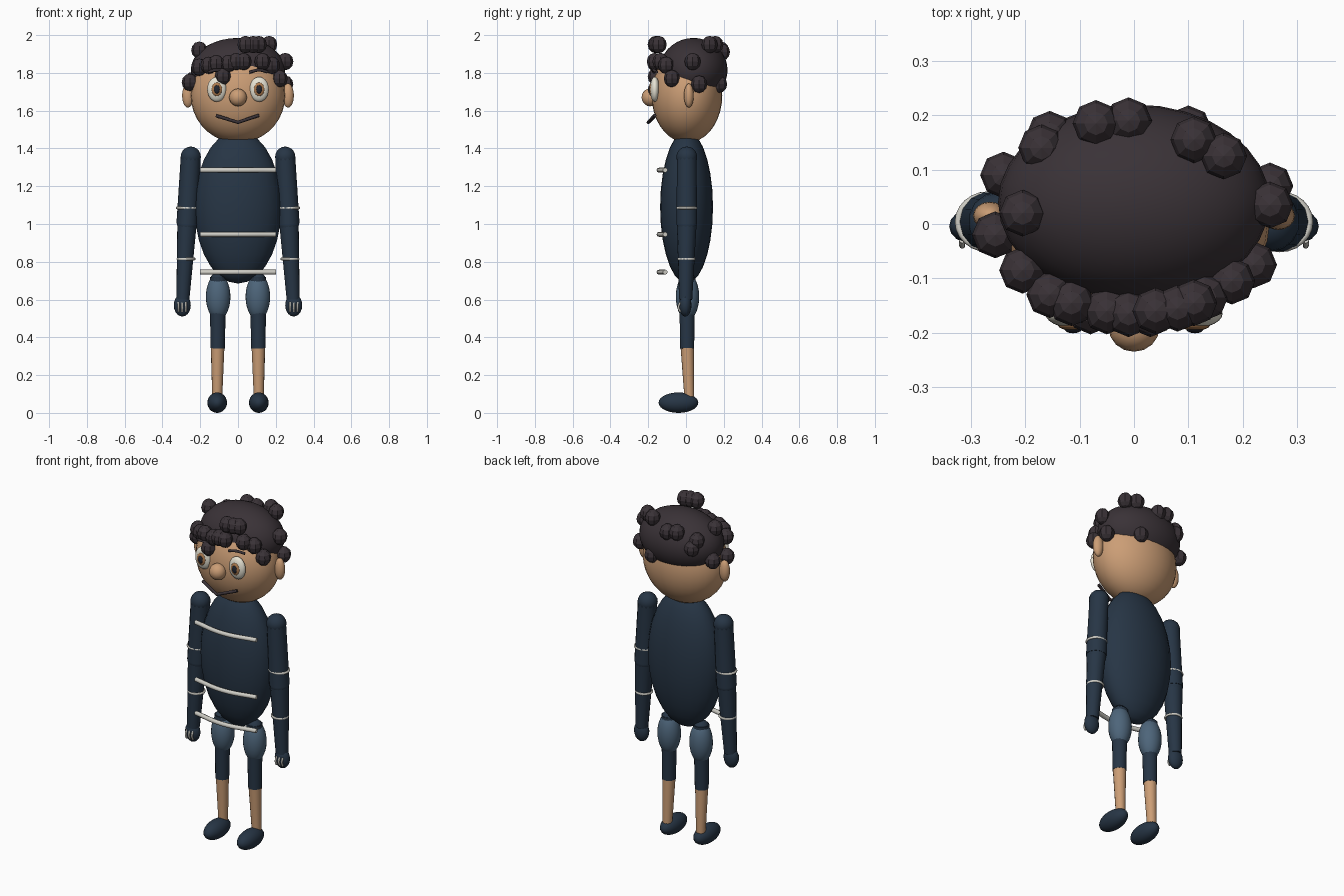
import bpy, math
from mathutils import Vector

cube = bpy.data.objects.get("Cube")
if cube:
    bpy.data.objects.remove(cube, do_unlink=True)


def material(name, rgb):
    m = bpy.data.materials.new(name)
    m.use_nodes = True
    m.diffuse_color = (*rgb, 1)
    m.node_tree.nodes["Principled BSDF"].inputs["Base Color"].default_value = (*rgb, 1)
    return m


NAVY = material("navy cloth", (0.02, 0.036, 0.06))
HAIR = material("dark hair", (0.042, 0.032, 0.038))
SKIN = material("tan skin", (0.6, 0.34, 0.18))
SHORTS = material("slate blue", (0.075, 0.13, 0.195))
STRIPE = material("pale grey", (0.62, 0.61, 0.56))
WHITE = material("eye white", (0.8, 0.77, 0.66))
IRIS = material("amber iris", (0.42, 0.2, 0.08))
PUPIL = material("dark pupil", (0.015, 0.018, 0.028))


def finish(name, mat, smooth=True):
    ob = bpy.context.object
    ob.name = name
    ob.data.materials.append(mat)
    if smooth:
        bpy.ops.object.shade_smooth_by_angle(angle=math.radians(50))
    return ob


def ellipsoid(name, mat, loc, radii, seg=24, rings=14, smooth=True):
    bpy.ops.mesh.primitive_uv_sphere_add(segments=seg, ring_count=rings, radius=1, location=loc)
    bpy.context.object.scale = radii
    bpy.ops.object.transform_apply(location=False, rotation=False)
    return finish(name, mat, smooth)


def limb(name, mat, top, bottom, r_top, r_bottom):
    a, b = Vector(top), Vector(bottom)
    bpy.ops.mesh.primitive_cone_add(vertices=14, radius1=r_bottom, radius2=r_top,
                                    depth=(a - b).length, location=(a + b) / 2)
    ob = bpy.context.object
    ob.rotation_euler = (a - b).to_track_quat('Z', 'Y').to_euler()
    return finish(name, mat)


def tube(name, mat, points, radius, kind='AUTO'):
    cu = bpy.data.curves.new(name, 'CURVE')
    cu.dimensions = '3D'
    cu.bevel_depth = radius
    cu.bevel_resolution = 2
    cu.use_fill_caps = True
    cu.resolution_u = 6
    sp = cu.splines.new('BEZIER')
    sp.bezier_points.add(len(points) - 1)
    for bp, p in zip(sp.bezier_points, points):
        bp.co = p
        bp.handle_left_type = bp.handle_right_type = kind
    cu.materials.append(mat)
    ob = bpy.data.objects.new(name, cu)
    bpy.context.collection.objects.link(ob)
    return ob


def band(name, loc, rx, ry):
    bpy.ops.mesh.primitive_torus_add(major_segments=24, minor_segments=8, major_radius=1,
                                     minor_radius=0.12, location=loc)
    bpy.context.object.scale = (rx, ry, 0.06)
    return finish(name, STRIPE)


# Torso and chest stripes
ellipsoid("torso", NAVY, (0, 0.003, 1.09), (0.23, 0.14, 0.405))
for label, z in (("upper", 1.285), ("middle", 0.945), ("lower", 0.745)):
    tube(label + "_stripe", STRIPE, [(-0.2, -0.11, z), (0, -0.143, z), (0.2, -0.11, z)], 0.013)

# Head, hair cap and nose
ellipsoid("head", SKIN, (0, 0.005, 1.68), (0.25, 0.187, 0.25), 32, 18)
ellipsoid("hair_cap", HAIR, (0, 0.04, 1.815), (0.25, 0.18, 0.17), 32, 18)
ellipsoid("nose", SKIN, (0, -0.19, 1.67), (0.047, 0.045, 0.047), 16, 10)

# Curls round the hair cap
curls = [
    (-0.205, -0.085, 1.83), (-0.155, -0.13, 1.84), (-0.115, -0.145, 1.85),
    (-0.05, -0.16, 1.85), (-0.01, -0.165, 1.86), (0.03, -0.165, 1.86),
    (0.13, -0.135, 1.86), (0.18, -0.105, 1.84), (-0.08, -0.16, 1.78),
    (0.22, -0.075, 1.77), (0.04, -0.16, 1.95), (0.08, -0.155, 1.95),
    (0.11, -0.145, 1.95), (0.25, 0.035, 1.86), (0.25, 0.07, 1.74),
    (-0.24, 0.09, 1.76), (-0.255, -0.02, 1.75), (-0.205, 0.02, 1.92),
    (-0.01, 0.19, 1.91), (-0.07, 0.185, 1.92), (-0.155, 0.165, 1.84),
    (-0.17, 0.14, 1.88), (0.11, 0.155, 1.95), (0.165, 0.125, 1.95),
    (0.1, 0.175, 1.74),
]
for i, p in enumerate(curls):
    ellipsoid("curl_%02d" % (i + 1), HAIR, p, (0.043, 0.043, 0.046), 8, 6, False)

# Mouth
tube("mouth", HAIR, [(-0.115, -0.165, 1.573), (0, -0.2, 1.538), (0.11, -0.165, 1.575)],
     0.009, 'VECTOR')

for side, s in (("left", 1), ("right", -1)):
    # Face parts
    x = 0.112 * s
    ellipsoid(side + "_eye", WHITE, (x, -0.165, 1.713), (0.051, 0.026, 0.066))
    ellipsoid(side + "_iris", IRIS, (x, -0.186, 1.713), (0.028, 0.01, 0.036), 16, 10)
    ellipsoid(side + "_pupil", PUPIL, (x, -0.193, 1.713), (0.016, 0.008, 0.022), 16, 10)
    ellipsoid(side + "_ear", SKIN, (0.265 * s, 0.015, 1.68), (0.031, 0.026, 0.064), 16, 10)
    tube(side + "_eyebrow", HAIR, [(0.06 * s, -0.17, 1.803), (0.11 * s, -0.172, 1.815),
                                   (0.155 * s, -0.155, 1.805)], 0.008)

    # Arm, cuffs and hand
    shoulder, elbow, wrist = (0.25 * s, 0.004, 1.355), (0.27 * s, 0.004, 1.0), (0.292 * s, -0.002, 0.6)
    ellipsoid(side + "_shoulder", NAVY, shoulder, (0.055,) * 3, 14, 10)
    limb(side + "_upper_arm", NAVY, shoulder, elbow, 0.053, 0.056)
    ellipsoid(side + "_elbow", NAVY, elbow, (0.054,) * 3, 14, 10)
    limb(side + "_forearm", NAVY, elbow, wrist, 0.052, 0.035)
    band(side + "_upper_arm_band", (0.268 * s, 0.004, 1.085), 0.055, 0.05)
    band(side + "_forearm_band", (0.275 * s, 0.002, 0.815), 0.045, 0.043)
    ellipsoid(side + "_hand", NAVY, (0.295 * s, -0.004, 0.57), (0.045, 0.033, 0.06), 16, 10)
    for i in (-1, 0, 1):
        fx = (0.296 + 0.02 * i) * s
        tube("%s_finger_%d" % (side, i + 2), STRIPE,
             [(fx, -0.03, 0.585), (fx, -0.04, 0.56), (fx, -0.03, 0.535)], 0.0055)

    # Leg, shorts and shoe
    ellipsoid(side + "_hip", NAVY, (0.105 * s, 0.006, 0.7), (0.045,) * 3, 14, 10)
    limb(side + "_thigh", NAVY, (0.105 * s, 0.006, 0.72), (0.108 * s, 0.006, 0.342), 0.044, 0.038)
    ellipsoid(side + "_shorts_leg", SHORTS, (0.105 * s, 0.008, 0.615), (0.065, 0.062, 0.122))
    limb(side + "_shin", SKIN, (0.108 * s, 0.007, 0.345), (0.11 * s, 0.018, 0.07), 0.036, 0.026)
    ellipsoid(side + "_shoe", NAVY, (0.11 * s, -0.04, 0.054), (0.052, 0.105, 0.054))
